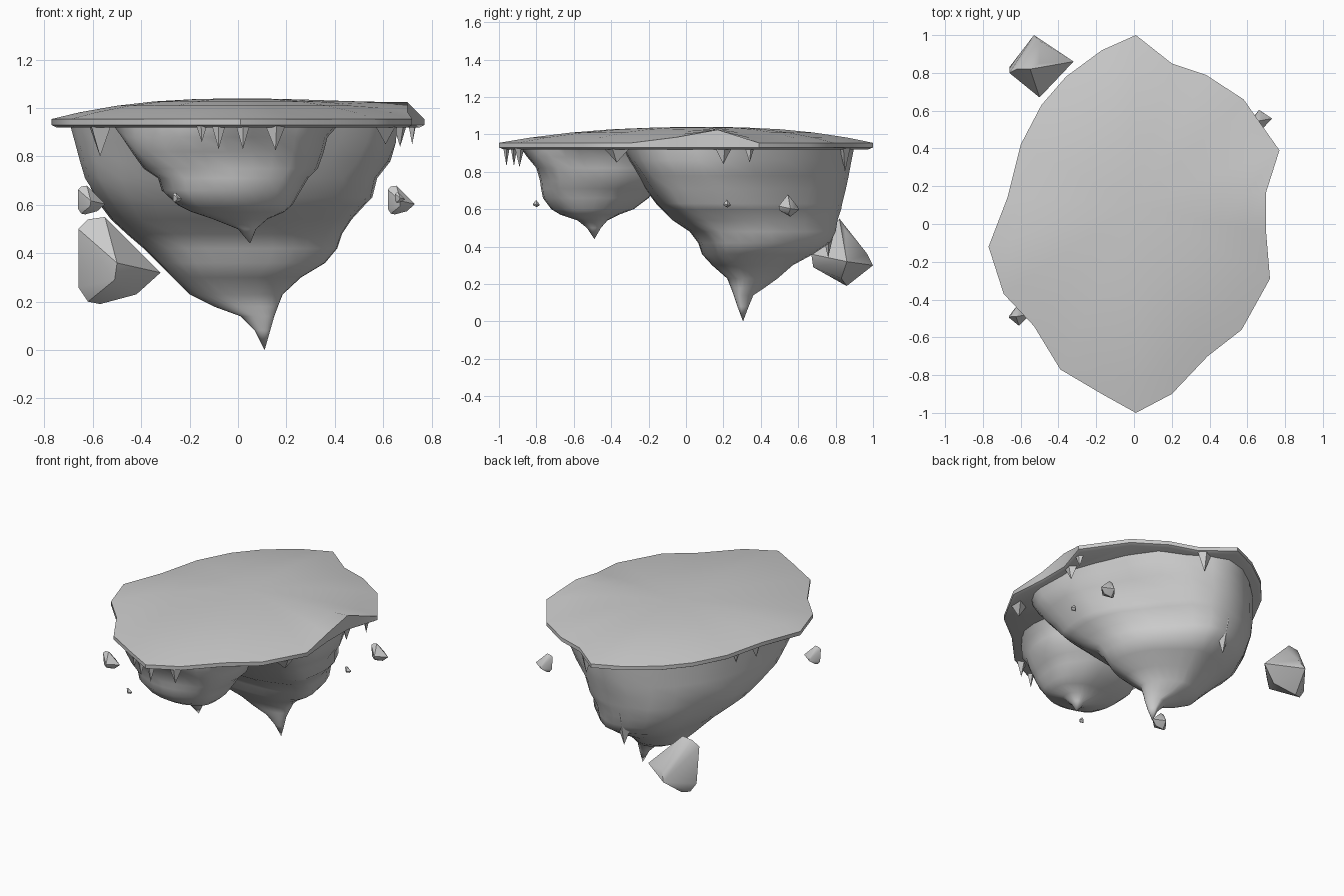
import bpy, bmesh, math
from mathutils import Vector

if "Cube" in bpy.data.objects:
    bpy.data.objects.remove(bpy.data.objects["Cube"])


def finish(bm, name, smooth=True):
    bmesh.ops.recalc_face_normals(bm, faces=bm.faces[:])
    me = bpy.data.meshes.new(name)
    bm.to_mesh(me)
    bm.free()
    ob = bpy.data.objects.new(name, me)
    bpy.context.collection.objects.link(ob)
    if smooth:
        bpy.ops.object.select_all(action='DESELECT')
        ob.select_set(True)
        bpy.context.view_layer.objects.active = ob
        bpy.ops.object.shade_smooth_by_angle(angle=math.radians(40))
    return ob


def loft(name, rings, tip, smooth=True):
    """Skin a stack of point rings, flat at the start and pointed at the end."""
    bm = bmesh.new()
    vs = [[bm.verts.new(p) for p in ring] for ring in rings]
    n = len(vs[0])
    for a, b in zip(vs, vs[1:]):
        for i in range(n):
            j = (i + 1) % n
            bm.faces.new((a[i], a[j], b[j], b[i]))
    bm.faces.new(vs[0])
    t = bm.verts.new(tip)
    for i in range(n):
        bm.faces.new((vs[-1][i], vs[-1][(i + 1) % n], t))
    return finish(bm, name, smooth)


# Ground slab: irregular outline, thin rim, gentle dome, lifted right edge
outline = [(.01, 1), (.2, .85), (.38, .79), (.58, .66), (.77, .39), (.70, .17),
           (.70, -.05), (.72, -.29), (.57, -.56), (.39, -.70), (.2, -.90),
           (.01, -1), (-.17, -.90), (-.39, -.77), (-.53, -.54), (-.69, -.37),
           (-.77, -.12), (-.67, .14), (-.60, .42), (-.49, .63), (-.36, .78),
           (-.17, .92)]
lift = {5: .07, 6: .03}


def dome(r):
    return [(x * r, y * r + .1 * (1 - r),
             .955 + .085 * (1 - r ** 2.4) + lift.get(i, 0) * r ** 3)
            for i, (x, y) in enumerate(outline)]


slab = [[(x * .975, y * .975, .92) for x, y in outline],
        [(x, y, .93) for x, y in outline]]
slab += [dome(r) for r in (1, .85, .65, .45, .22)]
loft("ground_slab", slab, (0, .1, 1.04))


def inside_slab(x, y, margin):
    """Pull a point in so it stays within the scaled slab outline."""
    p = Vector((x, y))
    for i, a in enumerate(outline):
        a, b = Vector(a) * margin, Vector(outline[i - 1]) * margin
        e = b - a
        det = p.x * e.y - p.y * e.x
        if abs(det) < 1e-9:
            continue
        t = (a.x * e.y - a.y * e.x) / det
        u = (a.x * p.y - a.y * p.x) / det
        if 0 < t < 1 and 0 <= u <= 1:
            return p * t
    return p


# Hanging rocks: each level is z, x min, x max, y min, y max
def rock(name, levels, tip, mid=.5, front=2.2, back=(2.2, 2.2), n=28, wobble=.035):
    rings = []
    for z, x0, x1, y0, y1 in levels:
        ring = []
        ym = y0 + mid * (y1 - y0)
        for i in range(n):
            a = math.tau * i / n
            c, s = math.cos(a), math.sin(a)
            k = 1 + wobble * math.sin(3 * a + 5 * z) * math.sin(2 * a) ** 2
            k += wobble * .5 * math.sin(7 * a + 9 * z) * math.sin(2 * a) ** 2
            p = back[c > 0] if s > 0 else 2 + (front - 2) * min(1, z / .9)
            px = math.copysign(abs(c) ** (2 / p), c) * k
            py = math.copysign(abs(s) ** (2 / p), s) * k
            x = (x0 + x1) / 2 + px * (x1 - x0) / 2
            y = ym + py * ((y1 - ym) if s > 0 else (ym - y0))
            x, y = inside_slab(x, y, .93)
            ring.append((x, y, z))
        rings.append(ring)
    return loft(name, rings, tip)


rock("main_rock", [
    (.935, -.70, .69, -.35, .90), (.86, -.68, .665, -.31, .885),
    (.78, -.66, .63, -.26, .87), (.71, -.64, .575, -.22, .855),
    (.63, -.59, .555, -.16, .835), (.60, -.57, .525, -.13, .83),
    (.54, -.525, .47, -.07, .81),
    (.48, -.46, .43, .02, .80), (.42, -.39, .41, .065, .77),
    (.36, -.33, .36, .085, .68), (.30, -.27, .26, .14, .57),
    (.23, -.20, .185, .22, .49), (.18, -.10, .165, .24, .42),
    (.14, .01, .15, .255, .36), (.08, .07, .133, .275, .335)],
    (.11, .305, 0), .32, 3.6, (1.9, 1.6))

rock("front_rock", [
    (.935, -.52, .42, -.89, -.06), (.88, -.48, .37, -.85, -.08),
    (.82, -.44, .355, -.80, -.10), (.75, -.39, .33, -.78, -.12),
    (.71, -.33, .29, -.775, -.16), (.66, -.315, .26, -.765, -.2),
    (.60, -.25, .225, -.72, -.28), (.57, -.19, .19, -.67, -.36),
    (.54, -.10, .12, -.58, -.42), (.50, .0, .075, -.53, -.455)],
    (.05, -.49, .44))


# Pointed drips under the rim: x, y, width, tip z
def drip(name, x, y, w, tip, top=.935):
    f = math.atan2(y, x) + math.pi / 2
    ring = [(x + w * (u * math.cos(f) - v * math.sin(f)),
             y + w * (u * math.sin(f) + v * math.cos(f)), top)
            for u, v in ((-.5, 0), (0, -.3), (.5, 0), (0, .3))]
    loft(name, [ring], (x, y, tip), False)


drips = [(-.57, -.42, .16, .80), (-.15, -.89, .05, .86), (-.08, -.92, .06, .83),
         (.02, -.96, .06, .83), (.155, -.89, .09, .825), (.61, -.37, .18, .85),
         (.67, .2, .10, .84), (.72, .34, .06, .85), (-.63, .15, .09, .85),
         (-.60, .32, .05, .87), (.15, .85, .10, .80)]
for i, d in enumerate(drips):
    drip(f"rim_drip_{i + 1}", *d)
drip("back_drip", -.07, .76, .22, .34, .62)

# Floating boulders: one faceted hull reused at several sizes
hull = [(-.55, .82, .55), (-.62, .82, .54), (-.66, .80, .5), (-.66, .83, .26),
        (-.5, .97, .36), (-.53, 1.0, .30), (-.32, .86, .32), (-.5, .67, .36),
        (-.51, .68, .29), (-.42, .83, .23), (-.57, .86, .19), (-.62, .84, .2),
        (-.5, .85, .49)]
mid = Vector((-.49, .835, .37))


def boulder(name, pos, size):
    bm = bmesh.new()
    for p in hull:
        bm.verts.new(Vector(pos) + (Vector(p) - mid) * size)
    bmesh.ops.convex_hull(bm, input=bm.verts[:])
    bmesh.ops.delete(bm, geom=[v for v in bm.verts if not v.link_faces],
                     context='VERTS')
    finish(bm, name)


boulder("large_boulder", mid, 1)
boulder("left_boulder", (-.605, -.485, .62), .33)
boulder("right_boulder", (.675, .55, .62), .33)
boulder("front_pebble", (-.25, -.80, .63), .11)
boulder("right_pebble", (.67, .22, .63), .12)
